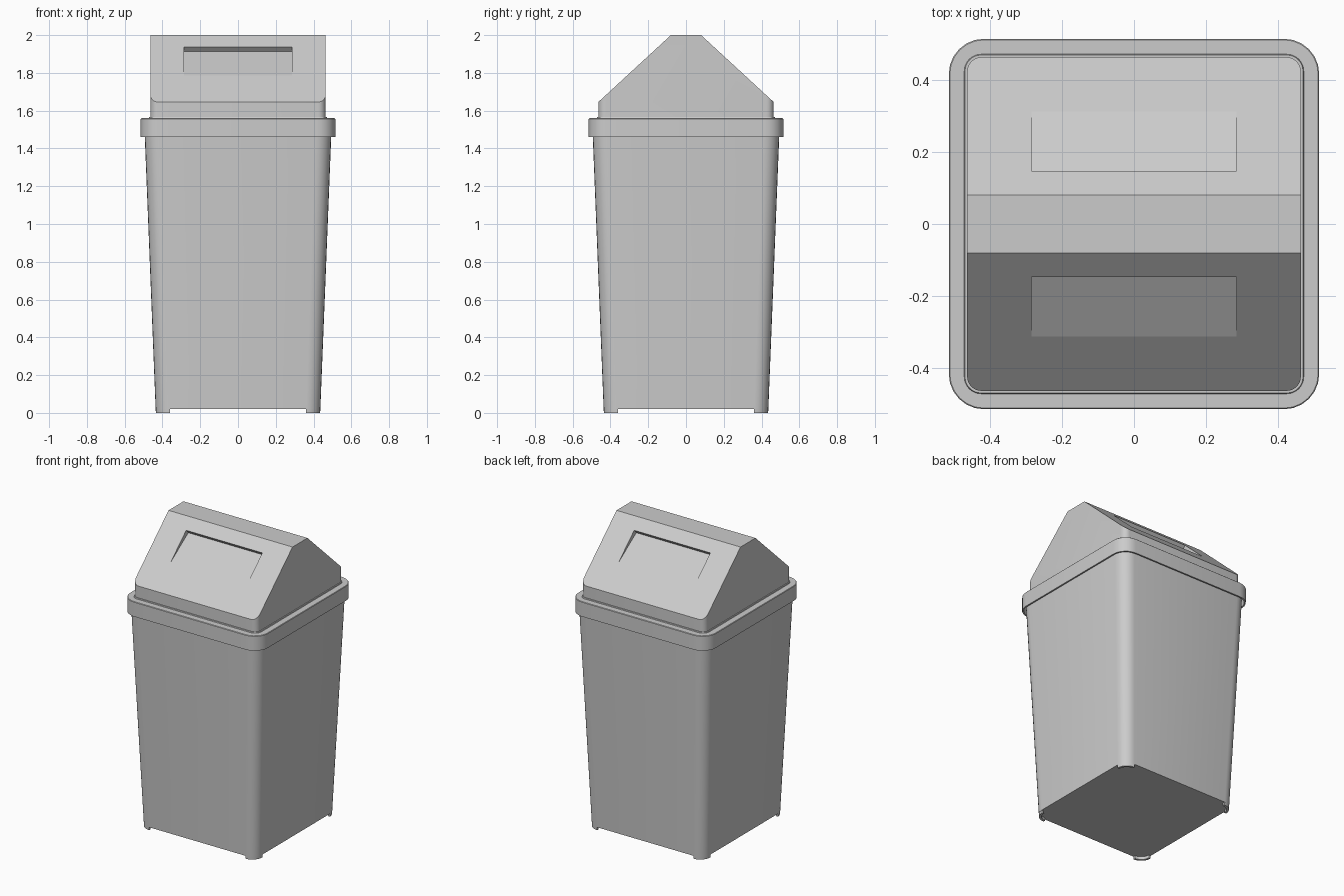
import bpy, bmesh, math

if "Cube" in bpy.data.objects:
    bpy.data.objects.remove(bpy.data.objects["Cube"])

SEG = 6  # segments per rounded corner


def rounded_square(half, radius, z):
    pts = []
    for k in range(4):
        sx, sy = ((1, 1), (-1, 1), (-1, -1), (1, -1))[k]
        for i in range(SEG + 1):
            a = math.pi / 2 * (k + i / SEG)
            pts.append((sx * (half - radius) + radius * math.cos(a),
                        sy * (half - radius) + radius * math.sin(a), z))
    return pts


def make_object(name, bm, angle=30):
    bmesh.ops.recalc_face_normals(bm, faces=bm.faces[:])
    mesh = bpy.data.meshes.new(name)
    bm.to_mesh(mesh)
    bm.free()
    ob = bpy.data.objects.new(name, mesh)
    bpy.context.collection.objects.link(ob)
    smooth(ob, angle)
    return ob


def smooth(ob, angle=30):
    bpy.ops.object.select_all(action='DESELECT')
    ob.select_set(True)
    bpy.context.view_layer.objects.active = ob
    bpy.ops.object.shade_smooth_by_angle(angle=math.radians(angle))


def loft(name, rings, cap_start=True, cap_end=True, closed=False):
    """Skin rounded squares given as (half width, corner radius, z)."""
    bm = bmesh.new()
    loops = [[bm.verts.new(p) for p in rounded_square(*r)] for r in rings]
    pairs = list(zip(loops, loops[1:])) + ([(loops[-1], loops[0])] if closed else [])
    n = len(loops[0])
    for a, b in pairs:
        for i in range(n):
            j = (i + 1) % n
            bm.faces.new((a[i], a[j], b[j], b[i]))
    if cap_start:
        bm.faces.new(loops[0])
    if cap_end:
        bm.faces.new(loops[-1])
    return make_object(name, bm)


def prism_x(name, profile, half):
    """Extrude a (y, z) profile across x."""
    bm = bmesh.new()
    face = bm.faces.new([bm.verts.new((-half, y, z)) for y, z in profile])
    ext = bmesh.ops.extrude_face_region(bm, geom=[face])['geom']
    bmesh.ops.translate(bm, vec=(2 * half, 0, 0),
                        verts=[v for v in ext if isinstance(v, bmesh.types.BMVert)])
    return make_object(name, bm)


def boolean(ob, cutter, operation):
    mod = ob.modifiers.new(operation.title(), 'BOOLEAN')
    mod.operation, mod.object, mod.solver = operation, cutter, 'EXACT'
    bpy.context.view_layer.objects.active = ob
    bpy.ops.object.modifier_apply(modifier=mod.name)
    bpy.data.objects.remove(cutter)


# Tapered bin body, hollow inside
loft("bin_body", [(0.436, 0.075, 0.02), (0.497, 0.085, 1.55),
                  (0.480, 0.070, 1.55), (0.420, 0.060, 0.04)])

# Four thin curved corner feet
bm = bmesh.new()
n = SEG + 1
rings = [rounded_square(0.435, 0.075, 0), rounded_square(0.436, 0.075, 0.022),
         rounded_square(0.421, 0.061, 0.022), rounded_square(0.420, 0.060, 0)]
for k in range(4):
    sections = [[bm.verts.new(r[k * n + i]) for r in rings] for i in range(n)]
    for a, b in zip(sections, sections[1:]):
        for i in range(4):
            j = (i + 1) % 4
            bm.faces.new((a[i], a[j], b[j], b[i]))
    bm.faces.new(sections[0])
    bm.faces.new(sections[-1])
make_object("corner_feet", bm)

# Lid rim: skirt overhanging the body, with a small step around the hood
loft("lid_rim", [(0.505, 0.088, 1.552), (0.505, 0.088, 1.46), (0.515, 0.098, 1.46),
                 (0.515, 0.098, 1.557), (0.512, 0.095, 1.56), (0.472, 0.047, 1.56),
                 (0.470, 0.045, 1.566), (0.455, 0.035, 1.566), (0.455, 0.035, 1.552)],
     cap_start=False, cap_end=False, closed=True)

# Gabled hood: rounded block trimmed by a roof profile
slope = 0.385 / 0.355
low = 0.08 + 0.6 * slope
hood = loft("lid_hood", [(0.464, 0.04, 1.555), (0.464, 0.04, 2.1)])
roof = prism_x("roof_trim", [(-low, 1.4), (-0.08, 2.0), (0.08, 2.0), (low, 1.4)], 0.7)
boolean(hood, roof, 'INTERSECT')


# Wedge recesses of the push flaps, front and back
def roof_z(y):
    return 2.0 - (y - 0.08) / slope


ny, nz = 0.678, 0.735
top, bottom, depth, over = 0.147, 0.313, 0.034, 0.03
for s in (-1, 1):
    wedge = [(bottom, roof_z(bottom)),
             (top - ny * depth, roof_z(top) - nz * depth),
             (top + ny * over, roof_z(top) + nz * over)]
    cutter = prism_x("flap_cutter", [(s * y, z) for y, z in wedge], 0.285)
    cutter.hide_render = True
    boolean(hood, cutter, 'DIFFERENCE')
smooth(hood, 30)
for p in hood.data.polygons:
    if abs(p.normal.x) < 0.01 and abs(p.normal.z) > 0.3:
        p.use_smooth = False
